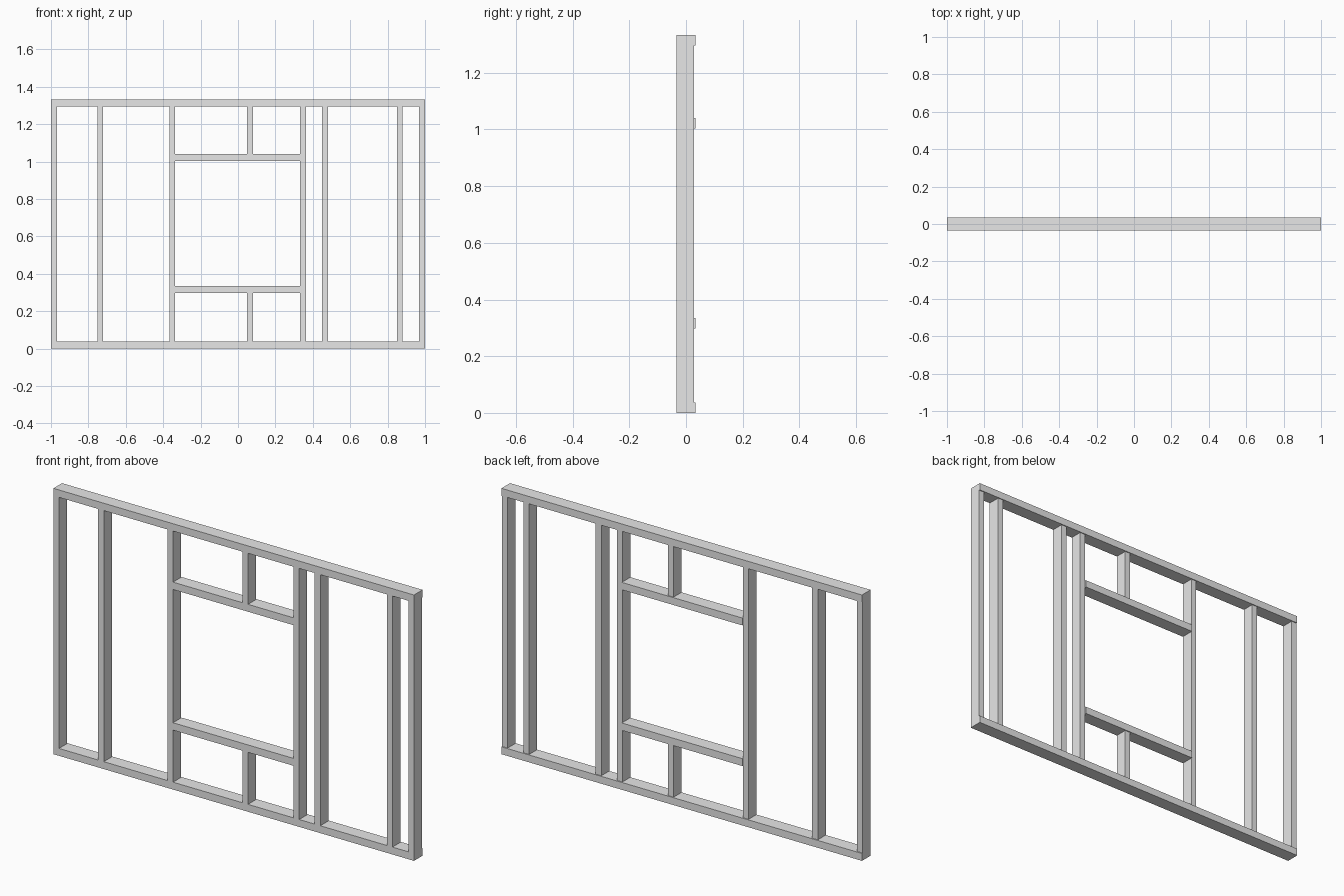
import bpy

if "Cube" in bpy.data.objects:
    bpy.data.objects.remove(bpy.data.objects["Cube"], do_unlink=True)

# Single plain grey for all the framing
grey = bpy.data.materials.new("light_grey")
grey.use_nodes = True
colour = (0.8, 0.8, 0.8, 1)
grey.diffuse_color = colour
grey.node_tree.nodes["Principled BSDF"].inputs["Base Color"].default_value = colour

FRONT = -0.034         # shared front plane
PLATE_BACK = 0.034     # horizontal members are slightly deeper
STUD_BACK = 0.029
HEIGHT = 1.333
THICK = 0.037          # height of horizontal members
STUD = 0.031           # width of vertical members


def beam(name, x0, x1, z0, z1, back):
    """Rectangular timber spanning the given bounds."""
    bpy.ops.mesh.primitive_cube_add(
        size=1, location=((x0 + x1) / 2, (FRONT + back) / 2, (z0 + z1) / 2))
    ob = bpy.context.object
    ob.name = name
    ob.scale = (x1 - x0, back - FRONT, z1 - z0)
    bpy.ops.object.transform_apply(location=False, rotation=False, scale=True)
    ob.data.materials.append(grey)


def stud(name, x, z0, z1):
    beam(name, x - STUD / 2, x + STUD / 2, z0, z1, STUD_BACK)


# Plates along the bottom and top
low, high = THICK, HEIGHT - THICK
beam("bottom_plate", -1, 1, 0, low, PLATE_BACK)
beam("top_plate", -1, 1, high, HEIGHT, PLATE_BACK)

# Full height studs
studs = {
    "right_end_stud": -1 + STUD / 2,
    "right_stud": -0.736,
    "right_window_stud": -0.352,
    "left_window_stud": 0.348,
    "left_inner_stud": 0.465,
    "left_outer_stud": 0.865,
    "left_end_stud": 1 - STUD / 2,
}
for name, x in studs.items():
    stud(name, x, low, high)

# Window sill and header between the window studs
x0 = studs["right_window_stud"] + STUD / 2
x1 = studs["left_window_stud"] - STUD / 2
sill, header = 0.298, 1.003
beam("window_sill", x0, x1, sill, sill + THICK, PLATE_BACK)
beam("window_header", x0, x1, header, header + THICK, PLATE_BACK)

# Short studs above and below the opening
stud("lower_cripple_stud", 0.064, low, sill)
stud("upper_cripple_stud", 0.064, header + THICK, high)
